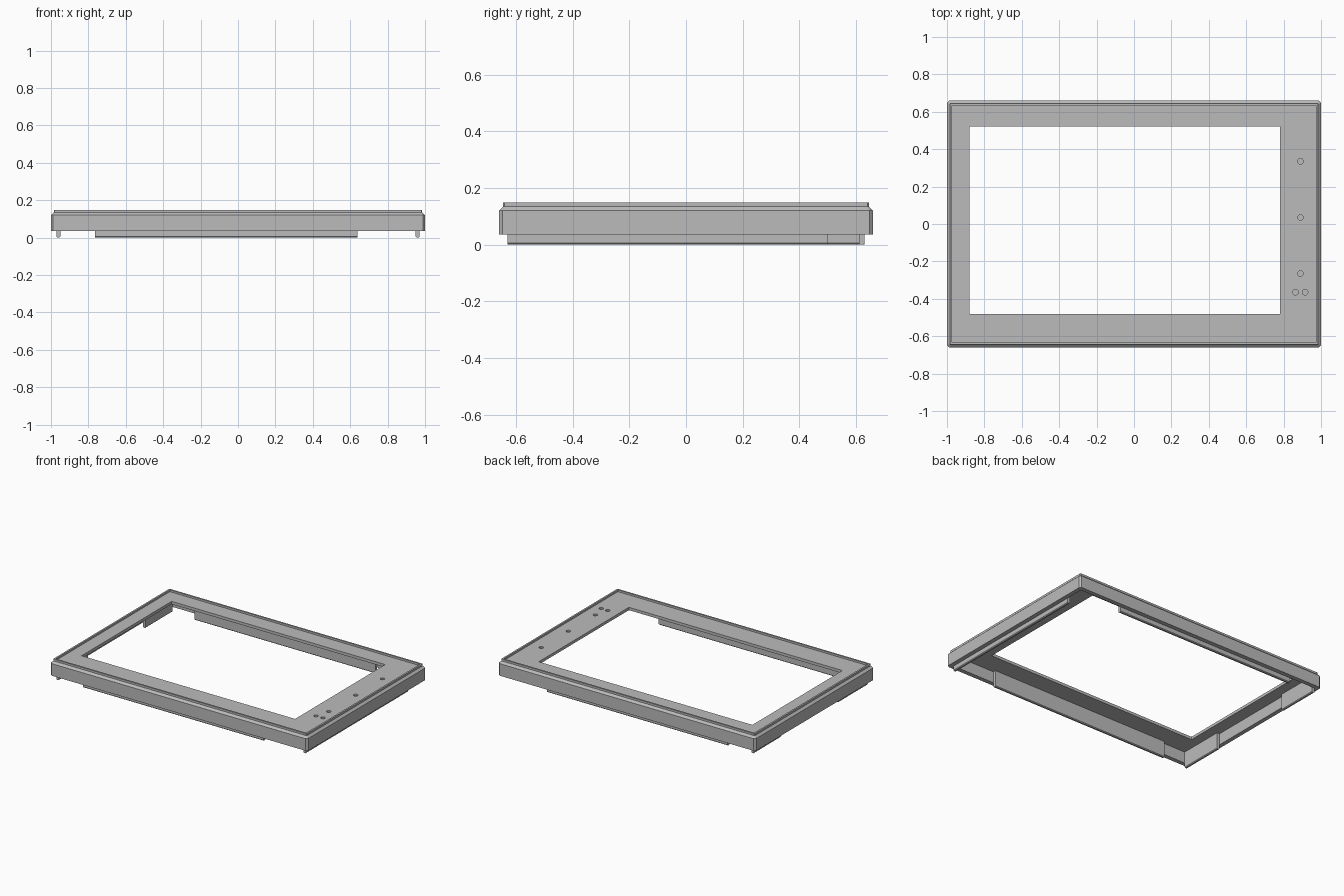
import bpy, bmesh

cube = bpy.data.objects.get("Cube")
if cube:
    bpy.data.objects.remove(cube, do_unlink=True)

grey = bpy.data.materials.new("plain_grey")
grey.use_nodes = True
colour = (0.5, 0.5, 0.5, 1)
grey.diffuse_color = colour
for node in grey.node_tree.nodes:
    if node.type == 'BSDF_PRINCIPLED':
        node.inputs["Base Color"].default_value = colour

HALF_X, HALF_Y = 1.0, 0.66
WALL = 0.03
PANEL_TOP, PANEL_BOTTOM = 0.135, 0.115


def finish(bm, name):
    bmesh.ops.recalc_face_normals(bm, faces=bm.faces)
    mesh = bpy.data.meshes.new(name)
    bm.to_mesh(mesh)
    bm.free()
    mesh.materials.append(grey)
    obj = bpy.data.objects.new(name, mesh)
    bpy.context.collection.objects.link(obj)
    return obj


def rect_loop(bm, x0, x1, y0, y1, z, c):
    """Rectangle with its corners cut off by c."""
    pts = [(x0 + c, y0), (x1 - c, y0), (x1, y0 + c), (x1, y1 - c),
           (x1 - c, y1), (x0 + c, y1), (x0, y1 - c), (x0, y0 + c)]
    return [bm.verts.new((x, y, z)) for x, y in pts]


def inset_loop(bm, inset, z, c=0):
    x, y = HALF_X - inset, HALF_Y - inset
    return rect_loop(bm, -x, x, -y, y, z, c)


# Bezel: outer wall, chamfer, raised rim, recessed panel and screen opening
bm = bmesh.new()
opening = (-0.88, 0.78, -0.48, 0.52)
loops = [
    inset_loop(bm, 0, 0.035, 0.012),
    inset_loop(bm, 0, 0.12, 0.012),
    inset_loop(bm, 0.015, 0.134, 0.004),
    inset_loop(bm, 0.015, 0.148, 0.004),
    inset_loop(bm, 0.027, 0.148),
    inset_loop(bm, 0.027, PANEL_TOP),
    rect_loop(bm, *opening, PANEL_TOP, 0),
    rect_loop(bm, *opening, PANEL_BOTTOM, 0),
    inset_loop(bm, WALL, PANEL_BOTTOM),
    inset_loop(bm, WALL, 0.035),
]
for a, b in zip(loops, loops[1:] + loops[:1]):
    for i in range(8):
        j = (i + 1) % 8
        bm.faces.new((a[i], a[j], b[j], b[i]))
bmesh.ops.remove_doubles(bm, verts=bm.verts, dist=0.0001)
bezel = finish(bm, "bezel_frame")

# Blind button and indicator holes in the wide side of the panel
bm = bmesh.new()
for x, y in [(0.89, 0.335), (0.89, 0.035), (0.89, -0.265), (0.863, -0.365), (0.915, -0.365)]:
    made = bmesh.ops.create_cone(bm, cap_ends=True, segments=24,
                                 radius1=0.015, radius2=0.015, depth=0.03)
    bmesh.ops.translate(bm, verts=made["verts"], vec=(x, y, PANEL_TOP + 0.005))
cutter = finish(bm, "hole_cutter")
cutter.hide_render = True
cut = bezel.modifiers.new("holes", 'BOOLEAN')
cut.operation = 'DIFFERENCE'
cut.object = cutter
bpy.context.view_layer.objects.active = bezel
bpy.ops.object.modifier_apply(modifier=cut.name)
bpy.data.objects.remove(cutter, do_unlink=True)


# Locating lips that run down the inside of the walls
def lip(name, x0, x1, y0, y1):
    bm = bmesh.new()
    c = 0.005
    along_x = x1 - x0 > y1 - y0
    dx, dy = (0, c) if along_x else (c, 0)
    rings = [rect_loop(bm, x0 + dx, x1 - dx, y0 + dy, y1 - dy, 0, 0),
             rect_loop(bm, x0, x1, y0, y1, c, 0),
             rect_loop(bm, x0, x1, y0, y1, PANEL_BOTTOM, 0)]
    for a, b in zip(rings, rings[1:]):
        for i in range(8):
            j = (i + 1) % 8
            bm.faces.new((a[i], a[j], b[j], b[i]))
    bm.faces.new(rings[0])
    bm.faces.new(rings[-1])
    bmesh.ops.remove_doubles(bm, verts=bm.verts, dist=0.0001)
    return finish(bm, name)


out_x, out_y, thick = HALF_X - WALL, HALF_Y - WALL, 0.02
lip("front_lip", -0.765, 0.64, -out_y, -out_y + thick)
lip("back_lip", -0.765, 0.64, out_y - thick, out_y)
lip("left_lip", out_x - thick, out_x, -out_y, 0.5)
lip("right_front_lip", -out_x, -out_x + thick, -out_y, -0.31)
lip("right_back_lip", -out_x, -out_x + thick, 0.33, out_y)
